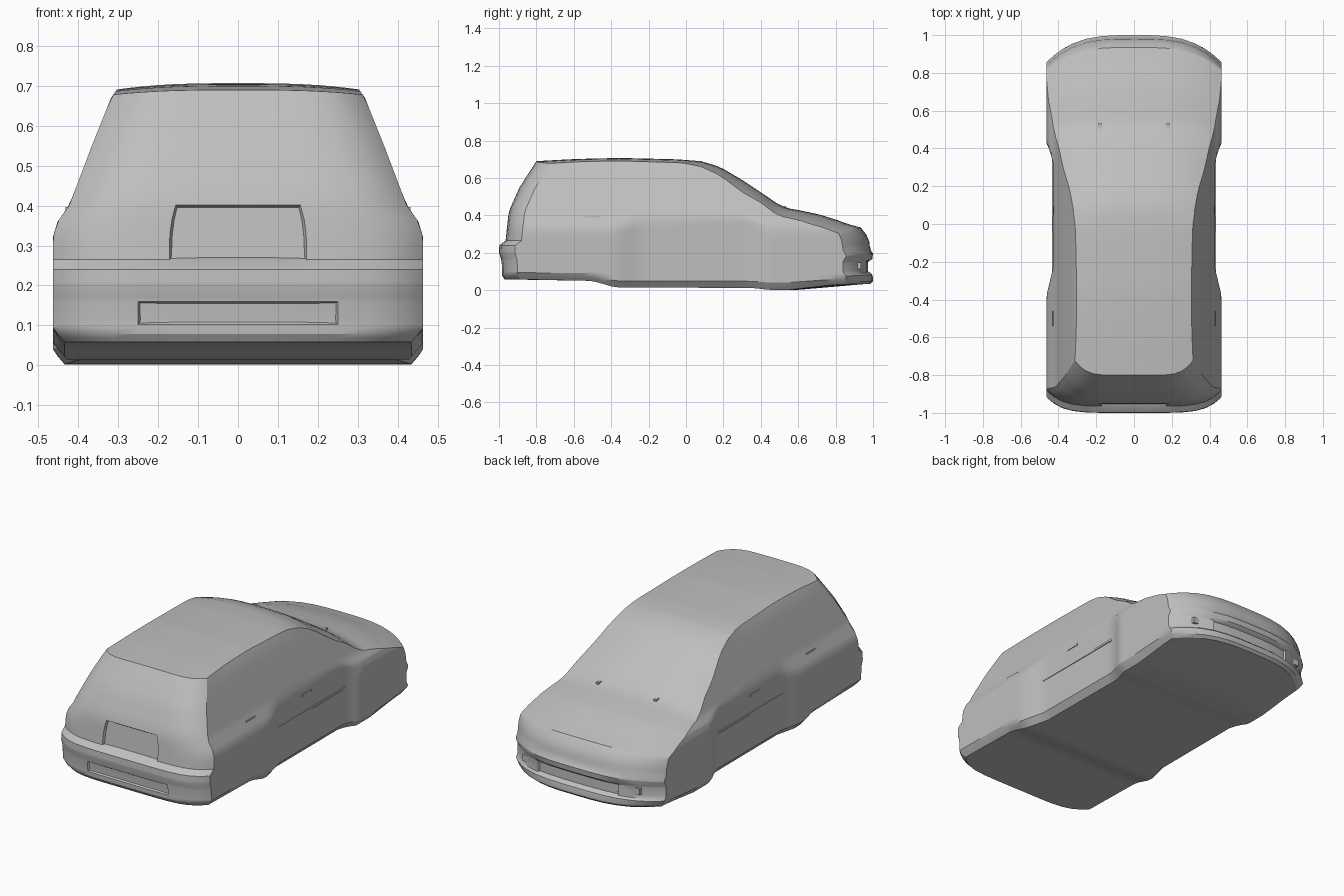
import bpy
import bmesh

old = bpy.data.objects.get("Cube")
if old:
    bpy.data.objects.remove(old, do_unlink=True)

# One grey paint for everything
paint = bpy.data.materials.new("grey paint")
grey = (0.52, 0.52, 0.52, 1.0)
paint.use_nodes = True
paint.diffuse_color = grey
paint.node_tree.nodes["Principled BSDF"].inputs["Base Color"].default_value = grey


def interp(table, t):
    """Piecewise linear lookup in a list of (position, value) pairs."""
    if t <= table[0][0]:
        return table[0][1]
    for (a, va), (b, vb) in zip(table, table[1:]):
        if t <= b:
            return va + (vb - va) * (t - a) / (b - a)
    return table[-1][1]


def clamp(t):
    return max(0.0, min(1.0, t))


# Body curves: along the length
ROOF = [(-1, .69), (-.7, .70), (-.35, .707), (-.05, .70), (.08, .69), (.18, .66),
        (.3, .59), (.42, .51), (.5, .455), (.56, .435), (.75, .405), (.9, .37), (1, .335)]
FLOOR = [(-1, .058), (-.5, .05), (-.38, .015), (.35, .012), (.45, .002), (.6, .002), (1, .035)]
CROWN = [(-1, .012), (0, .018), (.12, .035), (.3, .065), (.5, .045), (1, .03)]
PLAN = [(-.38, .464), (-.24, .43), (.33, .428), (.44, .464)]
# Body curves: up the height
SECTION = [(.08, .464), (.32, .464), (.36, .452), (.40, .423), (.55, .366), (.67, .318), (.71, .29)]
TAIL = [(.05, -.965), (.08, -.985), (.12, -.985), (.17, -.99), (.20, -1), (.24, -.998),
        (.265, -.965), (.42, -.948), (.55, -.89), (.69, -.80)]
NOSE = [(.03, .98), (.045, 1), (.08, 1), (.092, .984), (.16, .984), (.17, 1),
        (.2, 1), (.212, .985), (.26, .98), (.30, .963), (.335, .935), (.36, .90)]

BELT = .33
half = [.2, .37, .54, .7, .82, .91, .97, 1]
columns = [-u for u in reversed(half)] + [0] + half
lower = [0, .02, .04, .07, .085, .11, .16, .17, .2, .21, .24, .265, .3, BELT]
rows = lower + [BELT + (i + 1) / 10 for i in range(10)]
stations = [-1 + 2 * i / 50 for i in range(51)]


def body_point(u, s, level):
    """Place one point of the box grid on the car shell."""
    floor = interp(FLOOR, s)
    top = interp(ROOF, s) - interp(CROWN, s) * abs(u) ** 3
    belt = min(BELT, top - .01)
    z = (level + floor * clamp(1 - level / .12)) * belt / BELT
    if level > BELT:
        z = belt + (level - BELT) * (top - belt)
    width = min(interp(SECTION, z), interp(PLAN, s))
    width -= .03 * clamp(1 - (z - floor) / .035)
    y = s
    y += (interp(TAIL, z) + 1 + .085 * abs(u) ** 6) * clamp((-s - .5) / .5)
    y += (interp(NOSE, z) - 1) * clamp((s - .6) / .4)
    y -= .145 * abs(u) ** 3.3 * clamp((s - .4) / .6)
    return u * width, y, z


# Body shell: the outside of a box grid
bm = bmesh.new()
size = (len(columns), len(stations), len(rows))
verts = {}


def vert(index):
    if index not in verts:
        i, j, k = index
        verts[index] = bm.verts.new(body_point(columns[i], stations[j], rows[k]))
    return verts[index]


for axis in range(3):
    a, b = [n for n in range(3) if n != axis]
    for end in (0, size[axis] - 1):
        for p in range(size[a] - 1):
            for q in range(size[b] - 1):
                loop = []
                for dp, dq in ((0, 0), (1, 0), (1, 1), (0, 1)):
                    index = [0, 0, 0]
                    index[axis], index[a], index[b] = end, p + dp, q + dq
                    loop.append(vert(tuple(index)))
                bm.faces.new(loop)
bmesh.ops.recalc_face_normals(bm, faces=bm.faces)


def recess(side, x_max, z_min, z_max, depth):
    """Sink a panel into the nose (side 1) or the tail (side -1)."""
    panel = []
    for f in bm.faces:
        c = f.calc_center_median()
        if side * f.normal.y > .5 and side * c.y > .85 and abs(c.x) < x_max and z_min < c.z < z_max:
            panel.append(f)
    if panel:
        bmesh.ops.inset_region(bm, faces=panel, thickness=.006, depth=-depth)


recess(-1, .17, .28, .39, .012)   # number plate recess
recess(-1, .25, .10, .16, .008)   # rear bumper slot
recess(1, .25, .095, .16, .01)    # lower grille


def finish(name, mesh_bm):
    mesh = bpy.data.meshes.new(name)
    mesh_bm.to_mesh(mesh)
    mesh_bm.free()
    mesh.materials.append(paint)
    obj = bpy.data.objects.new(name, mesh)
    bpy.context.collection.objects.link(obj)
    return obj


body = finish("car_body", bm)
bpy.ops.object.select_all(action="DESELECT")
body.select_set(True)
bpy.context.view_layer.objects.active = body
bpy.ops.object.shade_smooth_by_angle(angle=.5)


def block(name, centre, dims):
    """Small box on the left, mirrored to the right."""
    part = bmesh.new()
    bmesh.ops.create_cube(part, size=1)
    bmesh.ops.scale(part, vec=dims, verts=part.verts)
    bmesh.ops.translate(part, vec=centre, verts=part.verts)
    obj = finish(name, part)
    obj.modifiers.new("both sides", "MIRROR").use_axis[0] = True


# Small trim
block("front_door_handle", (.427, 0, .35), (.012, .08, .014))
block("rear_door_handle", (.425, -.5, .39), (.014, .08, .014))
block("door_trim_strip", (.428, .04, .25), (.01, .6, .012))
block("fog_lamp", (.34, .926, .13), (.05, .02, .035))
block("washer_nozzle", (.18, .51, .446), (.015, .05, .01))
